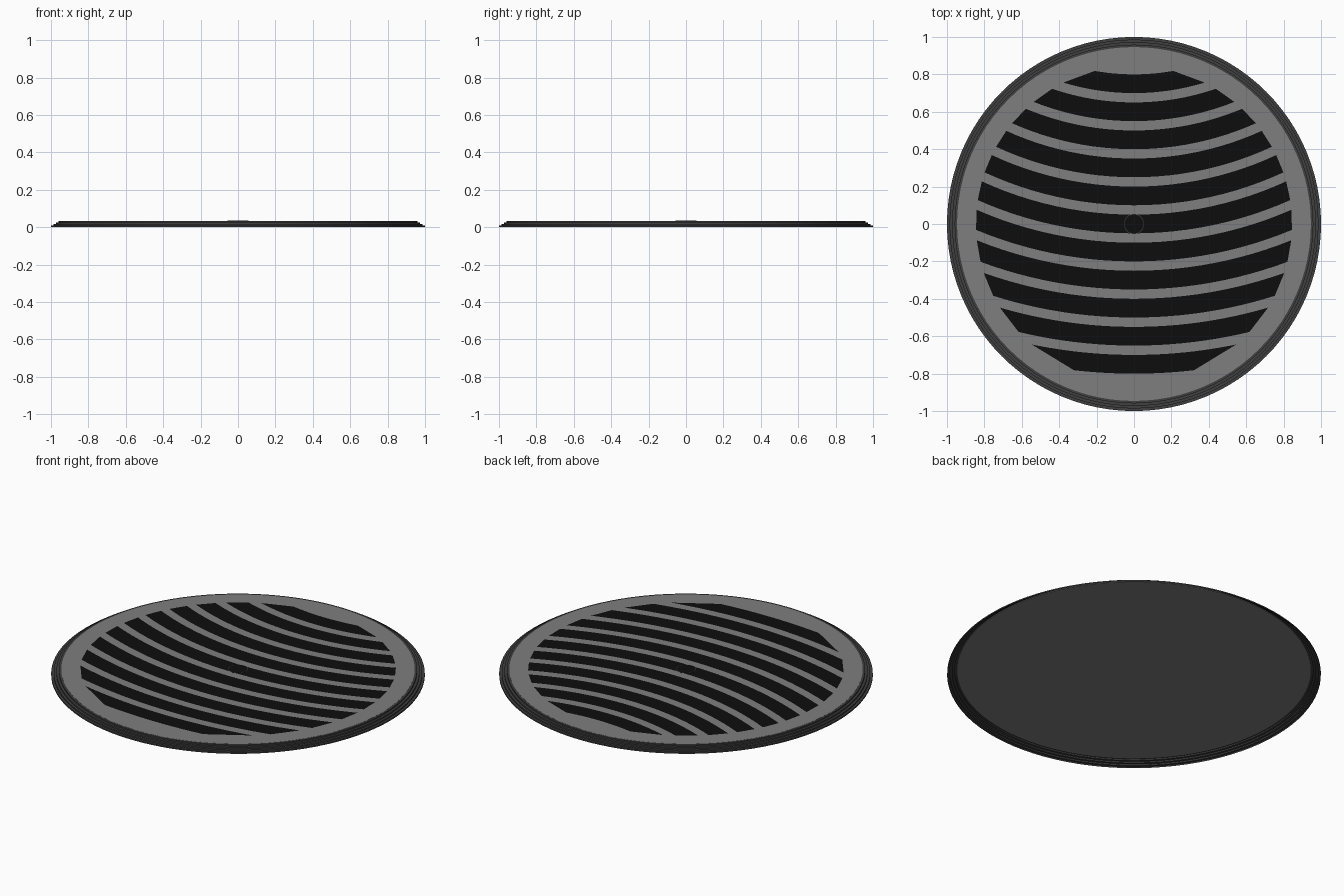
import bpy, bmesh
from math import sin, cos, acos, pi

cube = bpy.data.objects.get("Cube")
if cube:
    bpy.data.objects.remove(cube, do_unlink=True)


def material(name, value):
    m = bpy.data.materials.new(name)
    m.use_nodes = True
    color = (value, value, value, 1)
    m.diffuse_color = color
    m.node_tree.nodes["Principled BSDF"].inputs["Base Color"].default_value = color
    return m


plate_grey = material("plate grey", 0.21)
rim_grey = material("dark rim grey", 0.05)
slot_black = material("slot black", 0.004)


def finish(name, bm, mat):
    mesh = bpy.data.meshes.new(name)
    bm.to_mesh(mesh)
    bm.free()
    mesh.materials.append(mat)
    obj = bpy.data.objects.new(name, mesh)
    bpy.context.collection.objects.link(obj)
    return obj


def revolve(name, profile, mat, sides, closed=False):
    """Sweep an (r, z) profile around the z axis."""
    bm = bmesh.new()
    rings = [[bm.verts.new((r * cos(2 * pi * i / sides), r * sin(2 * pi * i / sides), z))
              for i in range(sides)] for r, z in profile]
    pairs = list(zip(rings, rings[1:]))
    if closed:
        pairs.append((rings[-1], rings[0]))
    for a, b in pairs:
        for i in range(sides):
            j = (i + 1) % sides
            bm.faces.new((a[i], a[j], b[j], b[i]))
    return finish(name, bm, mat)


SIDES = 96
TOP = 0.033
STEPS = 4

# Stepped rim, open underneath
rise, run = TOP / STEPS, 0.055 / STEPS
profile = [(1.0, 0.0)]
for k in range(STEPS):
    r, z = 1.0 - k * run, (k + 1) * rise
    profile += [(r, z), (r - run, z)]
revolve("stepped_rim", profile, rim_grey, SIDES)

# Round plate inside the rim
bm = bmesh.new()
bmesh.ops.create_cone(bm, cap_ends=True, segments=SIDES, radius1=0.946,
                      radius2=0.946, depth=0.004)
bmesh.ops.translate(bm, verts=bm.verts, vec=(0, 0, TOP - 0.0015))
finish("plate", bm, plate_grey)

# Curved slots: concentric bands about a point behind the plate
CENTRE, LIMIT, SEGMENTS = 2.0, 0.845, 24


def arc(bm, radius, z):
    """Arc clipped to the circle that bounds the slots."""
    half = acos((radius ** 2 + CENTRE ** 2 - LIMIT ** 2) / (2 * radius * CENTRE))
    angles = [half * (2 * i / SEGMENTS - 1) for i in range(SEGMENTS + 1)]
    return [bm.verts.new((radius * sin(a), CENTRE - radius * cos(a), z)) for a in angles]


for n in range(11):
    inner = 1.2 + 0.15 * n
    bm = bmesh.new()
    a, b = arc(bm, inner, TOP + 0.0015), arc(bm, inner + 0.1, TOP + 0.0015)
    for i in range(SEGMENTS):
        bm.faces.new((a[i], b[i], b[i + 1], a[i + 1]))
    finish(f"slot_{n + 1}", bm, slot_black)

# Fine ring marking the centre
z = TOP + 0.001
revolve("centre_ring", [(0.052, z), (0.055, z), (0.055, z + 0.001), (0.052, z + 0.001)],
        rim_grey, 12, closed=True)
